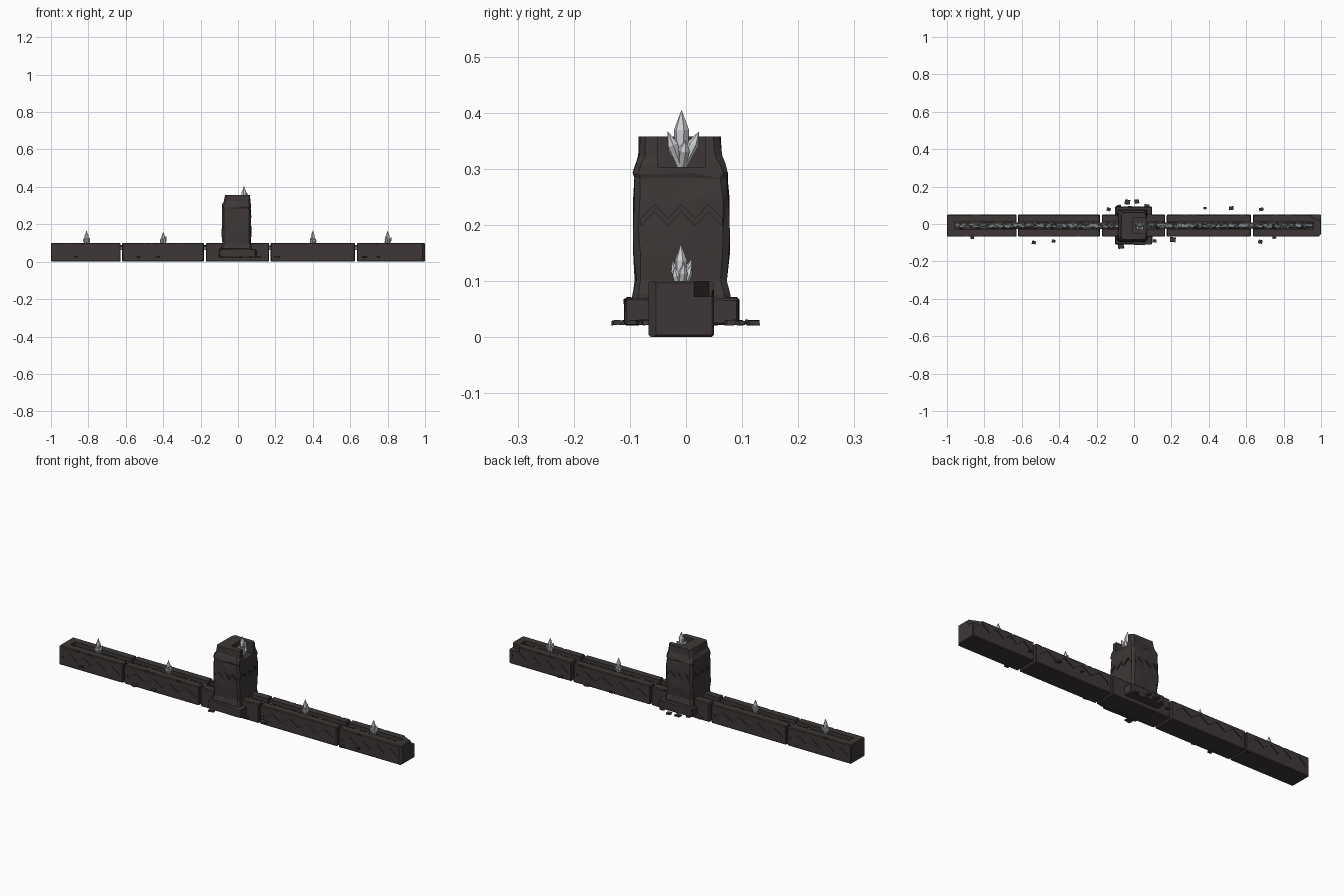
import bpy, bmesh, math, random
from mathutils import Vector, Matrix

if "Cube" in bpy.data.objects:
    bpy.data.objects.remove(bpy.data.objects["Cube"])

random.seed(4)
CY = -0.009          # centre line of the wall in y


def material(name, c):
    m = bpy.data.materials.new(name)
    m.diffuse_color = (*c, 1)
    m.use_nodes = True
    m.node_tree.nodes["Principled BSDF"].inputs["Base Color"].default_value = m.diffuse_color
    return m


STONE = material("dark stone", (0.047, 0.039, 0.037))
CRYSTAL = material("pale crystal", (0.62, 0.63, 0.65))
ORE = material("grey ore", (0.22, 0.225, 0.235))


def make(name, bm, *mats):
    bmesh.ops.recalc_face_normals(bm, faces=bm.faces)
    me = bpy.data.meshes.new(name)
    bm.to_mesh(me)
    bm.free()
    ob = bpy.data.objects.new(name, me)
    bpy.context.collection.objects.link(ob)
    for m in mats:
        me.materials.append(m)
    return ob


def add_box(bm, lo, hi, rot=None):
    lo, hi = Vector(lo), Vector(hi)
    mat = Matrix.Translation((lo + hi) / 2) @ (rot or Matrix()) @ Matrix.Diagonal((*(hi - lo), 1))
    return bmesh.ops.create_cube(bm, size=1, matrix=mat)["verts"]


def add_loft(bm, rings):
    vs = [[bm.verts.new(p) for p in r] for r in rings]
    n = len(vs[0])
    for a, b in zip(vs, vs[1:]):
        for i in range(n):
            bm.faces.new((a[i], a[(i + 1) % n], b[(i + 1) % n], b[i]))
    bm.faces.new(vs[0][::-1])
    bm.faces.new(vs[-1])


def add_zigzag(bm, mat, length, n, z0, z1, w=0.007, d=0.004):
    # zigzag bar along local x, straddling local y = 0
    rows = []
    for i in range(n + 1):
        x, z = -length / 2 + length * i / n, (z0, z1)[i % 2]
        rows.append([bm.verts.new(mat @ Vector((x, y, z + s * w)))
                     for y, s in ((-d, -1), (d, -1), (d, 1), (-d, 1))])
    for a, b in zip(rows, rows[1:]):
        for i in range(4):
            j = (i + 1) % 4
            bm.faces.new((a[i], a[j], b[j], b[i]))
    bm.faces.new(rows[0][::-1])
    bm.faces.new(rows[-1])


def cut(ob, bm):
    tool = make("cutter", bm, STONE)
    tool.hide_render = True
    mod = ob.modifiers.new("cut", "BOOLEAN")
    mod.operation, mod.solver, mod.object = "DIFFERENCE", "EXACT", tool
    dg = bpy.context.evaluated_depsgraph_get()
    me = bpy.data.meshes.new_from_object(ob.evaluated_get(dg))
    ob.modifiers.clear()
    ob.data = me
    bpy.data.objects.remove(tool)


def jitter(verts, s):
    for v in verts:
        v.co += Vector([random.uniform(-s, s) for _ in range(3)])


# wall blocks: bevelled stones with top channel and zigzag carving
Y0, Y1 = CY - 0.058, CY + 0.059
blocks = [(-1, -0.627), (-0.62, -0.182), (-0.172, 0.167), (0.175, 0.625), (0.636, 1)]
for i, (a, b) in enumerate(blocks):
    bm = bmesh.new()
    add_box(bm, (a, Y0, 0), (b, Y1, 0.1))
    bmesh.ops.bevel(bm, geom=bm.edges[:], offset=0.004, segments=1, affect="EDGES")
    block = make(f"wall_block_{i + 1}", bm, STONE)
    bm = bmesh.new()
    add_box(bm, (max(a - 0.1, -0.96), CY - 0.019, 0.078), (min(b + 0.1, 0.96), CY + 0.019, 0.13))
    cut(block, bm)
    bm = bmesh.new()
    for y in (Y0, Y1):
        if i != 2:
            mat = Matrix.Translation(((a + b) / 2, y, 0))
            add_zigzag(bm, mat, (b - a) - 0.04, 2 * round((b - a) / 0.1), 0.045, 0.077)
    # worn notches along the edges
    for k in range(3):
        x, y = random.uniform(a + 0.03, b - 0.03), random.choice((Y0, Y1))
        add_box(bm, (x - 0.014, y - 0.006, 0.094), (x + 0.014, y + 0.006, 0.108),
                Matrix.Rotation(random.uniform(-0.4, 0.4), 4, "Z"))
    cut(block, bm)
    if i == 4:   # broken corners on the right end
        bm = bmesh.new()
        add_box(bm, (0.95, CY + 0.027, 0.072), (1.05, 0.1, 0.13), Matrix.Rotation(-0.4, 4, "Z"))
        add_box(bm, (0.985, Y0 - 0.04, -0.05), (1.025, Y0 + 0.02, 0.15),
                Matrix.Rotation(-0.75, 4, "Z"))
        cut(block, bm)

# ore vein: rough strip lying in the channel
bm = bmesh.new()
N, W = 150, 5
grid = [[bm.verts.new((-0.955 + 1.91 * i / N + random.uniform(-.004, .004),
                       CY + (j / (W - 1) - 0.5) * 0.034 + random.uniform(-.002, .002),
                       0.076 + (0.006 if 0 < j < W - 1 else 0) + random.uniform(0, 0.008)))
         for j in range(W)] for i in range(N + 1)]
for i in range(N):
    for j in range(W - 1):
        f = bm.faces.new((grid[i][j], grid[i + 1][j], grid[i + 1][j + 1], grid[i][j + 1]))
        f.material_index = int(j in (0, W - 2) or random.random() < 0.3)
bmesh.ops.triangulate(bm, faces=bm.faces[:])
make("ore_vein", bm, ORE, STONE)

# vein bridges showing in the gaps between blocks
bm = bmesh.new()
for x in (-0.624, -0.177, 0.171, 0.63):
    add_box(bm, (x - 0.009, CY - 0.015, 0.062), (x + 0.009, CY + 0.015, 0.08))
make("vein_bridges", bm, ORE)


# pillar: rough chamfered square shaft with narrowing cap
def square_ring(z, x0, x1, y0, y1, c=0.01, s=0.002):
    pts = []
    corners = [(x0 + c, y0), (x1 - c, y0), (x1, y0 + c), (x1, y1 - c),
               (x1 - c, y1), (x0 + c, y1), (x0, y1 - c), (x0, y0 + c)]
    for k, p in enumerate(corners):
        q = corners[(k + 1) % 8]
        for t in ((0, 0.33, 0.67) if k % 2 == 0 else (0,)):
            pts.append(Vector((p[0] + (q[0] - p[0]) * t + random.uniform(-s, s),
                               p[1] + (q[1] - p[1]) * t + random.uniform(-s, s),
                               z + random.uniform(-s, s) * (z < 0.34))))
    return pts


bm = bmesh.new()
add_loft(bm, [square_ring(*r) for r in (
    (0.03, -0.088, 0.072, -0.094, 0.08), (0.075, -0.088, 0.072, -0.094, 0.078),
    (0.10, -0.083, 0.068, -0.09, 0.071), (0.15, -0.087, 0.07, -0.093, 0.077),
    (0.19, -0.085, 0.069, -0.093, 0.077), (0.245, -0.085, 0.069, -0.093, 0.077),
    (0.283, -0.083, 0.067, -0.091, 0.073), (0.292, -0.086, 0.07, -0.094, 0.075),
    (0.308, -0.083, 0.068, -0.09, 0.07), (0.322, -0.076, 0.065, -0.084, 0.063),
    (0.357, -0.068, 0.063, -0.083, 0.06))])
bmesh.ops.triangulate(bm, faces=bm.faces[:])
pillar = make("pillar", bm, STONE)
bm = bmesh.new()
for ang, off, ln in ((0, 0.085, 0.13), (90, 0.077, 0.145), (180, 0.085, 0.13), (270, 0.077, 0.145)):
    mat = (Matrix.Translation((-0.008, -0.008, 0)) @ Matrix.Rotation(math.radians(ang), 4, "Z")
           @ Matrix.Translation((0, -off, 0)))
    add_zigzag(bm, mat, ln, 6, 0.205, 0.23, 0.006, 0.005)
cut(pillar, bm)
# open socket in the top, facing +x
bm = bmesh.new()
add_box(bm, (-0.005, -0.05, 0.303), (0.1, 0.034, 0.4))
cut(pillar, bm)

# pillar foot: broken plinth stones front and back
for name, y0, y1 in (("front_plinth", -0.11, -0.05), ("back_plinth", 0.035, 0.094)):
    bm = bmesh.new()
    add_box(bm, (-0.1, y0, 0.022), (0.097, y1, 0.07))
    bmesh.ops.subdivide_edges(bm, edges=[e for e in bm.edges if abs((e.verts[0].co - e.verts[1].co).x) > 0.1], cuts=4)
    bmesh.ops.bevel(bm, geom=[e for e in bm.edges if e.calc_face_angle(0) > 1], offset=0.004,
                    segments=1, affect="EDGES")
    jitter(bm.verts, 0.0015)
    make(name, bm, STONE)


# crystal clusters: leaning six-sided points
def cluster(name, x, y, z, h, r, lean):
    bm = bmesh.new()
    for k in range(6):
        hh = h if k == 0 else h * random.uniform(0.5, 0.72)
        rr = r if k == 0 else r * 0.75
        tilt = 0 if k == 0 else lean * random.uniform(0.8, 1.1)
        mat = (Matrix.Translation((x, y, z)) @ Matrix.Rotation(k * math.tau / 5 + 0.3, 4, "Z")
               @ Matrix.Rotation(tilt, 4, "Y"))
        add_loft(bm, [[mat @ Vector((q * rr * math.cos(a * math.tau / 6),
                                     q * rr * math.sin(a * math.tau / 6), t * hh))
                       for a in range(6)] for t, q in ((0, 0.65), (0.66, 1), (1, 0.03))])
    make(name, bm, CRYSTAL)


for i, (x, top) in enumerate(((-0.81, 0.168), (-0.4, 0.16), (0.4, 0.168), (0.8, 0.166))):
    cluster(f"small_crystals_{i + 1}", x, CY, 0.08, top - 0.08, 0.011, 0.35)
cluster("pillar_crystals", 0.032, -0.008, 0.3, 0.104, 0.014, 0.45)

# loose rubble chips around the wall
bm = bmesh.new()
for x, y, s in ((-0.865, -0.072, .009), (-0.535, -0.099, .01), (-0.43, -0.091, .009), (-0.135, 0.078, .01),
                (-0.035, 0.117, .014), (0.016, 0.12, .012), (-0.07, -0.119, .015), (0.11, -0.09, .009),
                (0.208, -0.084, .014), (0.38, 0.084, .007), (0.52, 0.085, .012), (0.68, 0.079, .011),
                (0.675, -0.095, .01), (0.75, -0.071, .009), (0.07, 0.095, .012), (-0.08, 0.093, .01)):
    vs = add_box(bm, (x - s, y - s * 0.85, 0.022), (x + s, y + s * 0.85, 0.03),
                 Matrix.Rotation(random.uniform(-0.3, 0.3), 4, "Z"))
    jitter(vs, 0.0018)
make("rubble", bm, STONE)
